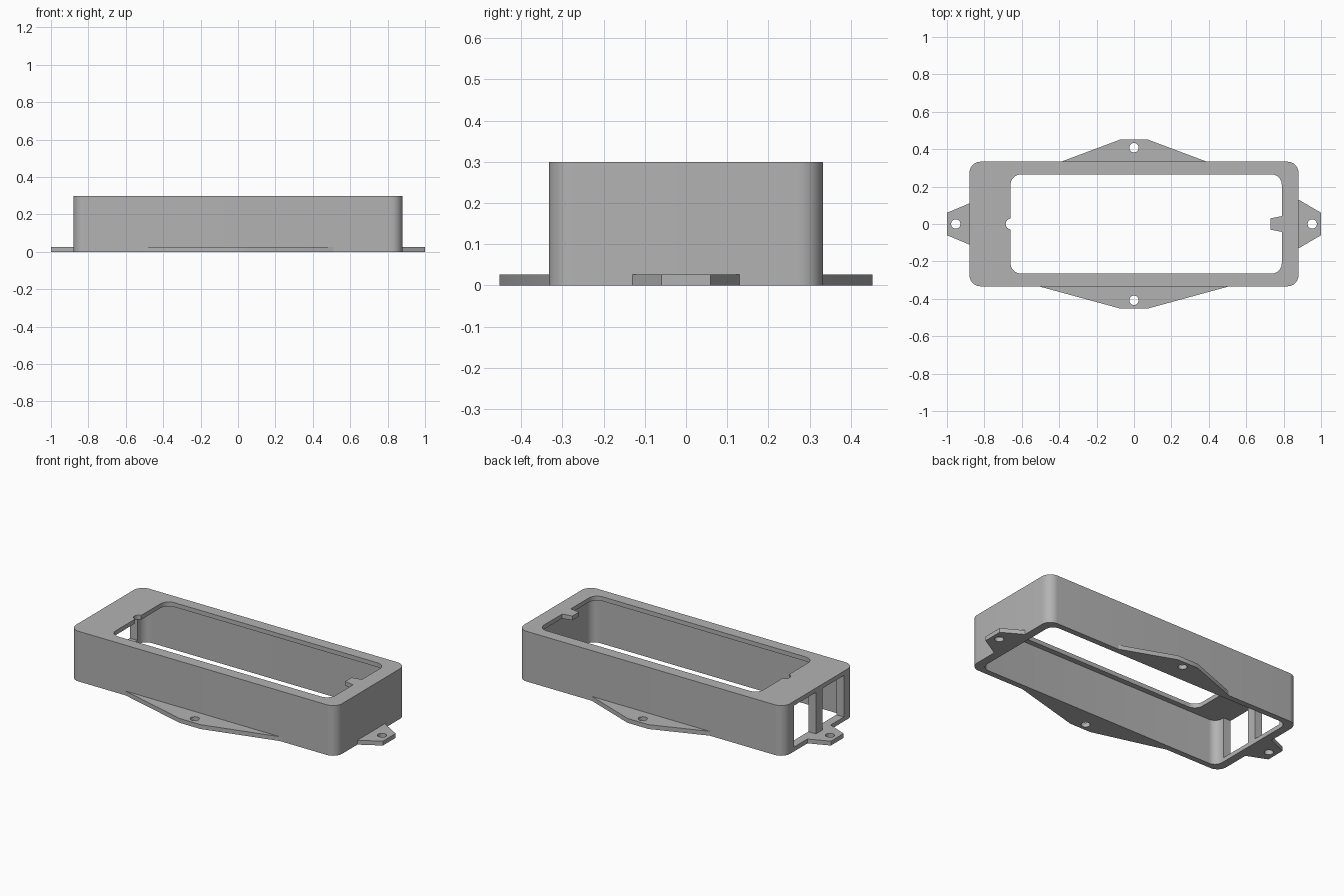
import bpy, bmesh
from math import cos, sin, pi, radians

if "Cube" in bpy.data.objects:
    bpy.data.objects.remove(bpy.data.objects["Cube"])

GREY = (0.45, 0.45, 0.45, 1)
mat = bpy.data.materials.new("plain grey")
mat.use_nodes = True
mat.diffuse_color = GREY
mat.node_tree.nodes["Principled BSDF"].inputs["Base Color"].default_value = GREY

X, Y, H = 0.88, 0.333, 0.30     # outer half sizes and height
CX, CY = 0.83, 0.298            # cavity half sizes
T = 0.026                       # thickness of lip and tabs


def prism(name, outline, z0, z1):
    """Solid made by raising a flat outline from z0 to z1."""
    bm = bmesh.new()
    face = bm.faces.new([bm.verts.new((x, y, z0)) for x, y in outline])
    raised = bmesh.ops.extrude_face_region(bm, geom=[face])["geom"]
    verts = [v for v in raised if isinstance(v, bmesh.types.BMVert)]
    bmesh.ops.translate(bm, verts=verts, vec=(0, 0, z1 - z0))
    bmesh.ops.recalc_face_normals(bm, faces=bm.faces)
    mesh = bpy.data.meshes.new(name)
    bm.to_mesh(mesh)
    bm.free()
    mesh.materials.append(mat)
    ob = bpy.data.objects.new(name, mesh)
    bpy.context.collection.objects.link(ob)
    return ob


def rounded(x0, x1, y0, y1, r, n=10):
    """Rectangle outline with round corners."""
    centres = [(x1 - r, y1 - r), (x0 + r, y1 - r), (x0 + r, y0 + r), (x1 - r, y0 + r)]
    return [(cx + r * cos((q + i / n) * pi / 2), cy + r * sin((q + i / n) * pi / 2))
            for q, (cx, cy) in enumerate(centres) for i in range(n + 1)]


def box(x0, x1, y0, y1):
    return [(x0, y0), (x1, y0), (x1, y1), (x0, y1)]


def circle(x, y, r, n=32):
    return [(x + r * cos(2 * pi * i / n), y + r * sin(2 * pi * i / n)) for i in range(n)]


def select(ob):
    bpy.ops.object.select_all(action="DESELECT")
    ob.select_set(True)
    bpy.context.view_layer.objects.active = ob


def cut(ob, outline, z0, z1):
    """Cut a prism out of an object."""
    cutter = prism("cutter", outline, z0, z1)
    mod = ob.modifiers.new("cut", "BOOLEAN")
    mod.operation, mod.solver, mod.object = "DIFFERENCE", "EXACT", cutter
    select(ob)
    bpy.ops.object.modifier_apply(modifier=mod.name)
    bpy.data.objects.remove(cutter)


def smooth(ob):
    select(ob)
    bpy.ops.object.shade_smooth_by_angle(angle=radians(30))


# Housing: hollow from below, with a lipped opening in the top
housing = prism("housing", rounded(-X, X, -Y, Y, 0.06), 0, H)
cut(housing, rounded(-CX, CX, -CY, CY, 0.05), -0.1, H - T)
cut(housing, rounded(-0.66, 0.79, -0.265, 0.265, 0.055), H - 0.1, H + 0.1)
cut(housing, circle(-0.657, 0, 0.029), H - 0.1, H + 0.1)

# Two windows in the right end, leaving a centre post
for side in (-1, 1):
    y0, y1 = sorted((side * 0.03, side * 0.235))
    cut(housing, box(-X - 0.1, -CX + 0.03, y0, y1), T, H - T)
smooth(housing)

# Small catch reaching into the top opening
prism("opening_catch", [(0.79, -0.042), (0.79, 0.042), (0.73, 0.03), (0.73, -0.03)], H - T, H)

# Mounting tabs: name, outward direction, wall, tip, root and tip half widths, hole
tabs = [("back_tab", (0, 1), Y, 0.453, 0.39, 0.07, 0.408),
        ("front_tab", (0, -1), Y, 0.453, 0.51, 0.07, 0.408),
        ("left_tab", (1, 0), X, 1.0, 0.13, 0.06, 0.953),
        ("right_tab", (-1, 0), X, 1.0, 0.11, 0.06, 0.953)]
for name, (dx, dy), wall, tip, root_w, tip_w, hole in tabs:
    shape = [(wall, -root_w), (tip, -tip_w), (tip, tip_w), (wall, root_w)]
    tab = prism(name, [(dx * a - dy * b, dy * a + dx * b) for a, b in shape], 0, T)
    cut(tab, circle(dx * hole, dy * hole, 0.025), -0.1, 0.1)
    smooth(tab)
